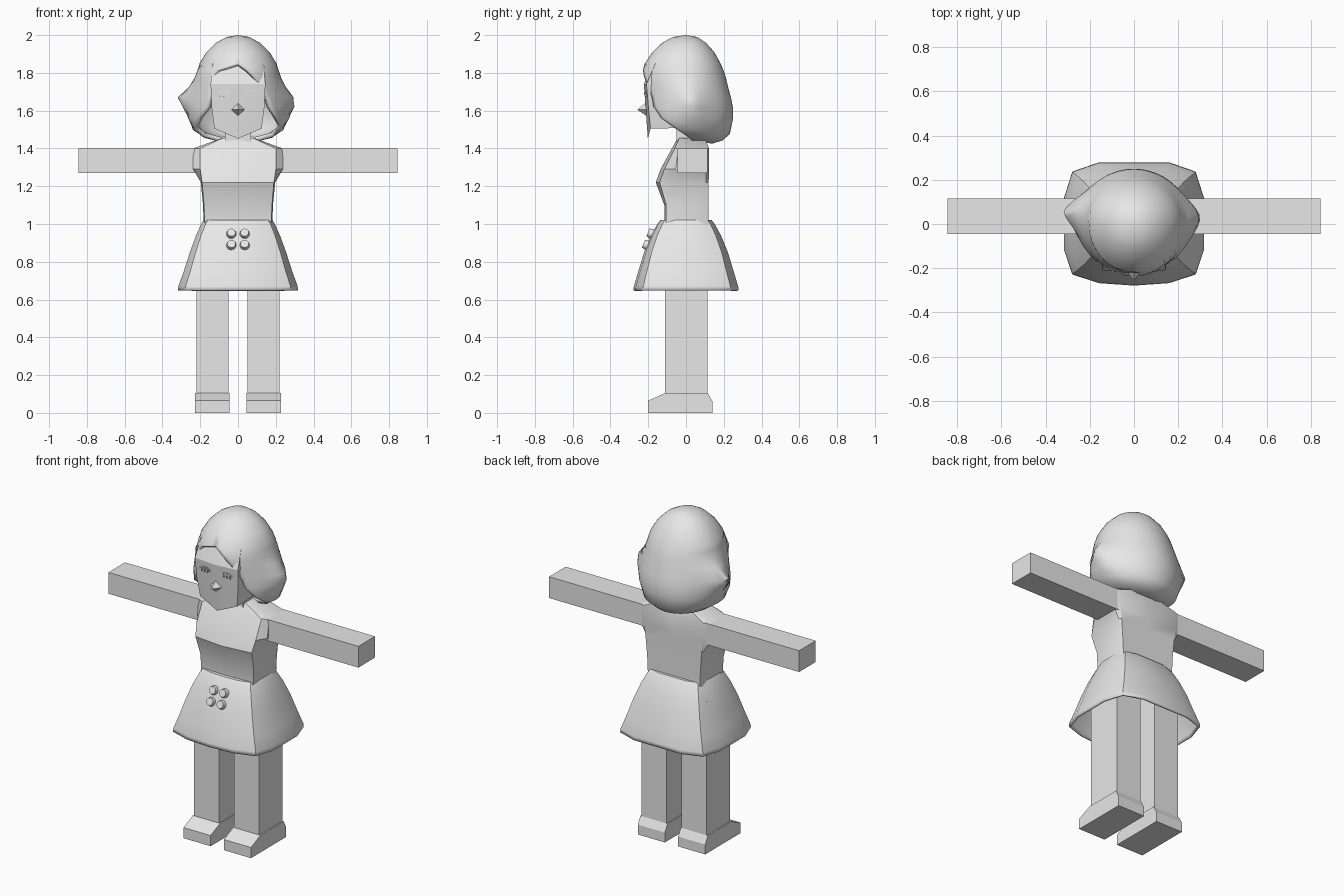
import bpy, bmesh, math
from mathutils import Vector, Matrix

if "Cube" in bpy.data.objects:
    bpy.data.objects.remove(bpy.data.objects["Cube"])

grey = bpy.data.materials.new("plain_grey")
grey.diffuse_color = (0.8, 0.8, 0.8, 1)
grey.use_nodes = True
grey.node_tree.nodes["Principled BSDF"].inputs["Base Color"].default_value = grey.diffuse_color


def finish(name, bm, smooth=None, thickness=0):
    bmesh.ops.remove_doubles(bm, verts=bm.verts, dist=0.0005)
    bmesh.ops.recalc_face_normals(bm, faces=bm.faces)
    me = bpy.data.meshes.new(name)
    bm.to_mesh(me)
    bm.free()
    ob = bpy.data.objects.new(name, me)
    bpy.context.collection.objects.link(ob)
    me.materials.append(grey)
    if smooth:
        bpy.ops.object.select_all(action='DESELECT')
        ob.select_set(True)
        bpy.context.view_layer.objects.active = ob
        bpy.ops.object.shade_smooth_by_angle(angle=math.radians(smooth))
    if thickness:
        mod = ob.modifiers.new("thickness", 'SOLIDIFY')
        mod.thickness = thickness
        mod.offset = -1
    return ob


def loft(name, rings, closed=True, bottom=True, top=True, **kw):
    """Skin a list of equal-length rings."""
    bm = bmesh.new()
    rows = [[bm.verts.new(p) for p in r] for r in rings]
    n = len(rows[0])
    for a, b in zip(rows, rows[1:]):
        for i in range(n if closed else n - 1):
            j = (i + 1) % n
            bm.faces.new((a[i], a[j], b[j], b[i]))
    if bottom:
        bm.faces.new(rows[0])
    if top:
        bm.faces.new(rows[-1])
    return finish(name, bm, **kw)


def box(name, x0, x1, y0, y1, z0, z1):
    ring = lambda z: [(x0, y0, z), (x1, y0, z), (x1, y1, z), (x0, y1, z)]
    return loft(name, [ring(z0), ring(z1)])


# Legs, shoes and arms
shoe = [(-.20, 0), (.14, 0), (.14, .06), (.115, .105), (-.11, .105), (-.20, .065)]
for side, s in (("left", 1), ("right", -1)):
    box(side + "_leg", *sorted((s * .05, s * .22)), -.11, .115, .10, .92)
    loft(side + "_shoe", [[(s * x, y, z) for y, z in shoe] for x in (.045, .228)])
    box(side + "_arm", *sorted((s * .20, s * .845)), -.045, .115, 1.27, 1.40)

# Torso: z, front half width, side half width, front edge y, front centre y, back y
rings = []
for z, w, sw, fy, cy, by in [
        (.99, .175, .182, -.105, -.112, .118), (1.10, .18, .185, -.105, -.115, .118),
        (1.22, .19, .197, -.14, -.16, .12), (1.29, .20, .237, -.115, -.135, .122),
        (1.40, .20, .237, -.06, -.075, .122), (1.455, .08, .085, -.035, -.045, .10)]:
    half = [(w, fy), (sw, max(fy + .02, -.055)), (sw, by - .015), (w, by)]
    rings.append([(0, cy, z)] + [(x, y, z) for x, y in half] + [(0, by, z)]
                 + [(-x, y, z) for x, y in reversed(half)])
loft("torso", rings, smooth=25)
box("neck", -.07, .07, -.05, .085, 1.40, 1.54)

# Skirt: flared open shell with a rounded rectangular outline
half = [(.5, -.96), (.88, -.82), (1, -.42), (1, .42), (.88, .85), (.5, 1)]
outline = [(0, -1)] + half + [(0, 1)] + [(-x, y) for x, y in reversed(half)]
rings = [[(x * w, y * d, z) for x, y in outline] for z, w, d in [
    (.648, .317, .279), (.67, .316, .276), (.75, .287, .252), (.85, .255, .222),
    (.94, .222, .185), (1.00, .195, .152), (1.022, .182, .135)]]
loft("skirt", rings, bottom=False, smooth=40, thickness=.012)

# Four buttons on the front of the skirt
for i, x in enumerate((-.035, .035)):
    for j, (y, z) in enumerate(((-.187, .95), (-.211, .89))):
        bm = bmesh.new()
        bmesh.ops.create_cone(bm, cap_ends=True, segments=12, radius1=.028, radius2=.022,
                              depth=.03, matrix=Matrix.Translation((x, y, z))
                              @ Matrix.Rotation(math.radians(68), 4, 'X'))
        finish("button_%d" % (i * 2 + j + 1), bm, smooth=30)

# Head: tapered block with a pointed chin
rings = []
for zc, zs, zb, w, f, b in [(1.452, 1.505, 1.51, .125, -.20, .06),
                            (1.60, 1.62, 1.62, .140, -.211, .10),
                            (1.74, 1.74, 1.74, .145, -.221, .12),
                            (1.86, 1.85, 1.85, .135, -.175, .10)]:
    rings.append([(0, f - .002, zc), (w, f + .012, zs), (w, b, zb),
                  (-w, b, zb), (-w, f + .012, zs)])
loft("head", rings, smooth=20)

# Nose: small faceted diamond
bm = bmesh.new()
ring = [bm.verts.new(p) for p in
        [(.036, -.208, 1.605), (0, -.212, 1.642), (-.036, -.208, 1.605), (0, -.208, 1.572)]]
tip = bm.verts.new((0, -.258, 1.605))
for i in range(4):
    bm.faces.new((ring[i], ring[(i + 1) % 4], tip))
bm.faces.new(ring)
finish("nose", bm)

# Closed eyes: thin lid arc with three lashes each
for side, s in (("left", 1), ("right", -1)):
    bm = bmesh.new()
    strokes = [((.035, 1.69), (.055, 1.703)), ((.055, 1.703), (.085, 1.703)),
               ((.085, 1.703), (.108, 1.692))]
    strokes += [((x, 1.70), (x + .006, 1.675)) for x in (.05, .07, .09)]
    for a, b in strokes:
        a, b = Vector(a), Vector(b)
        d = (b - a).normalized() * .003
        n = Vector((-d.y, d.x))
        quad = [a - n, b - n, b + n, a + n]
        pair = [[bm.verts.new((s * p.x, y + abs(p.x) * .09, p.y)) for p in quad]
                for y in (-.225, -.215)]
        bm.faces.new(pair[0])
        bm.faces.new(pair[1])
        for i in range(4):
            j = (i + 1) % 4
            bm.faces.new((pair[0][i], pair[0][j], pair[1][j], pair[1][i]))
    finish(side + "_eye", bm)

# Hair: z, half width, front depth, back depth, opening angle on each side
profile = [(2.0, 0, 0, 0, 0, 0), (1.99, .06, .07, .06, 0, 0), (1.96, .115, .125, .105, 0, 0),
           (1.91, .167, .178, .150, 0, 0), (1.85, .203, .218, .183, 0, 0),
           (1.815, .213, .234, .198, 30, 13), (1.78, .220, .240, .210, 37, 22),
           (1.73, .230, .238, .222, 38, 32), (1.67, .240, .232, .238, 38, 39),
           (1.62, .250, .230, .248, 39, 42), (1.56, .255, .220, .250, 53, 53),
           (1.50, .238, .200, .232, 74, 74), (1.462, .185, .160, .195, 93, 93),
           (1.44, .10, .10, .14, 105, 105), (1.442, 0, 0, 0, 110, 110)]
rings, n = [], 48
for z, rx, yf, yb, left, right in profile:
    ring = []
    for i in range(n + 1):
        a = math.radians(right + (360 - right - left) * i / n)
        x, c = rx * math.sin(a), math.cos(a)
        y = -c * (yf if c > 0 else yb)
        # Side flicks, pointed on one side and broader on the other
        s = 1 if x > 0 else -1
        amp, zc, wz, yc = (.065, 1.65, .075, .03) if s > 0 else (.088, 1.665, .065, .06)
        r = math.hypot((y - yc) / .085, (z - zc) / wz)
        if abs(x) > .1:
            x += s * amp * math.exp(-r ** 1.5)
        ring.append((x, y + (.06 if rx == 0 and z < 1.5 else 0),
                     z - (.1 * y if z < 1.52 else 0)))
    rings.append(ring)
loft("hair", rings, closed=False, bottom=False, top=False, smooth=60, thickness=.025)
